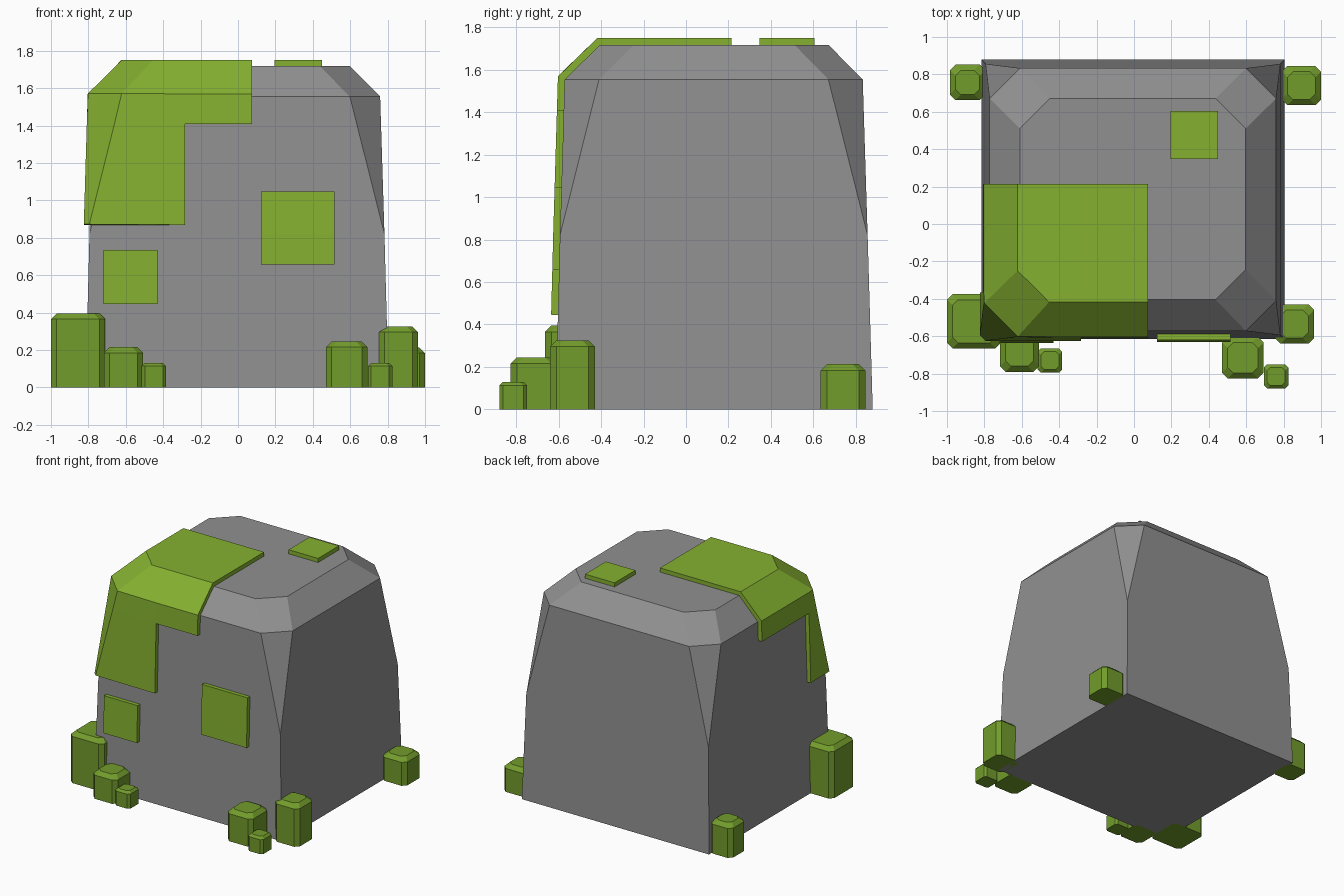
import bpy, bmesh

if "Cube" in bpy.data.objects:
    bpy.data.objects.remove(bpy.data.objects["Cube"])


def material(name, rgb):
    m = bpy.data.materials.new(name)
    m.diffuse_color = (*rgb, 1)
    m.use_nodes = True
    m.node_tree.nodes["Principled BSDF"].inputs["Base Color"].default_value = m.diffuse_color
    return m


STONE = material("stone", (0.285, 0.28, 0.28))
MOSS = material("moss", (0.235, 0.44, 0.03))
BUSH = material("bush", (0.17, 0.335, 0.025))


def loft(rings):
    """Closed solid through chamfered rectangles (x0, x1, y0, y1, chamfer, z)."""
    bm = bmesh.new()
    loops = []
    for x0, x1, y0, y1, c, z in rings:
        pts = [(x0 + c, y0), (x1 - c, y0), (x1, y0 + c), (x1, y1 - c),
               (x1 - c, y1), (x0 + c, y1), (x0, y1 - c), (x0, y0 + c)]
        loops.append([bm.verts.new((x, y, z)) for x, y in pts])
    for a, b in zip(loops, loops[1:]):
        for i in range(8):
            j = (i + 1) % 8
            bm.faces.new((a[i], a[j], b[j], b[i]))
    bm.faces.new(loops[0][::-1])
    bm.faces.new(loops[-1])
    bmesh.ops.remove_doubles(bm, verts=bm.verts, dist=0.0005)
    bmesh.ops.recalc_face_normals(bm, faces=bm.faces)
    return bm


def add_object(name, bm, mat):
    me = bpy.data.meshes.new(name)
    bm.to_mesh(me)
    bm.free()
    ob = bpy.data.objects.new(name, me)
    bpy.context.collection.objects.link(ob)
    me.materials.append(mat)
    return ob


def rock_mesh():
    # Tapered boulder: sharp lower corners opening into chamfers, bevelled top
    return loft([(-0.815, 0.805, -0.615, 0.88, 0, 0),
                 (-0.794, 0.783, -0.594, 0.856, 0, 0.82),
                 (-0.772, 0.76, -0.572, 0.833, 0.162, 1.555),
                 (-0.61, 0.597, -0.405, 0.671, 0.16, 1.718)])


def moss(name, boxes):
    """Thin layer over the part of the rock surface lying inside the boxes."""
    bm = rock_mesh()
    for box in boxes:
        for k, (lo, hi) in enumerate(box):
            for v in (lo, hi):
                n = [0, 0, 0]
                n[k] = 1
                co = [v * e for e in n]
                bmesh.ops.bisect_plane(bm, geom=bm.verts[:] + bm.edges[:] + bm.faces[:],
                                       plane_co=co, plane_no=n, dist=0.0001)

    def inside(p):
        return any(all(lo < p[k] < hi for k, (lo, hi) in enumerate(b)) for b in boxes)

    outside = [f for f in bm.faces if not inside(f.calc_center_median())]
    bmesh.ops.delete(bm, geom=outside, context='FACES')
    ob = add_object(name, bm, MOSS)
    mod = ob.modifiers.new("thickness", 'SOLIDIFY')
    mod.thickness = 0.032
    mod.offset = 1
    mod.use_even_offset = True
    mod.use_quality_normals = True


add_object("rock", rock_mesh(), STONE)

# Moss draped over the front left top corner
moss("moss_drape", [((-2, 0.075), (-2, 0.215), (1.408, 3)),
                    ((-2, -0.283), (-2, -0.365), (0.868, 3))])
# Separate moss patches
moss("moss_patch_front_left", [((-0.72, -0.43), (-2, -0.5), (0.445, 0.735))])
moss("moss_patch_front_right", [((0.122, 0.515), (-2, -0.5), (0.657, 1.045))])
moss("moss_patch_top", [((0.195, 0.45), (0.347, 0.605), (1.7, 3))])

# Bushes around the base: centre x, y, width, height, bevel
BUSHES = [(-0.855, -0.52, 0.29, 0.395, 0.03),
          (-0.612, -0.685, 0.21, 0.215, 0.03),
          (-0.45, -0.73, 0.13, 0.13, 0.017),
          (0.582, -0.715, 0.222, 0.245, 0.03),
          (0.76, -0.815, 0.13, 0.13, 0.017),
          (0.858, -0.535, 0.21, 0.325, 0.03),
          (0.895, 0.74, 0.21, 0.213, 0.03),
          (-0.89, 0.757, 0.19, 0.26, 0.03)]
for i, (x, y, w, h, b) in enumerate(BUSHES):
    r = w / 2
    add_object(f"bush_{i + 1}", loft([
        (x - r, x + r, y - r, y + r, b, 0),
        (x - r, x + r, y - r, y + r, b, h - b),
        (x - r + b, x + r - b, y - r + b, y + r - b, b, h)]), BUSH)
